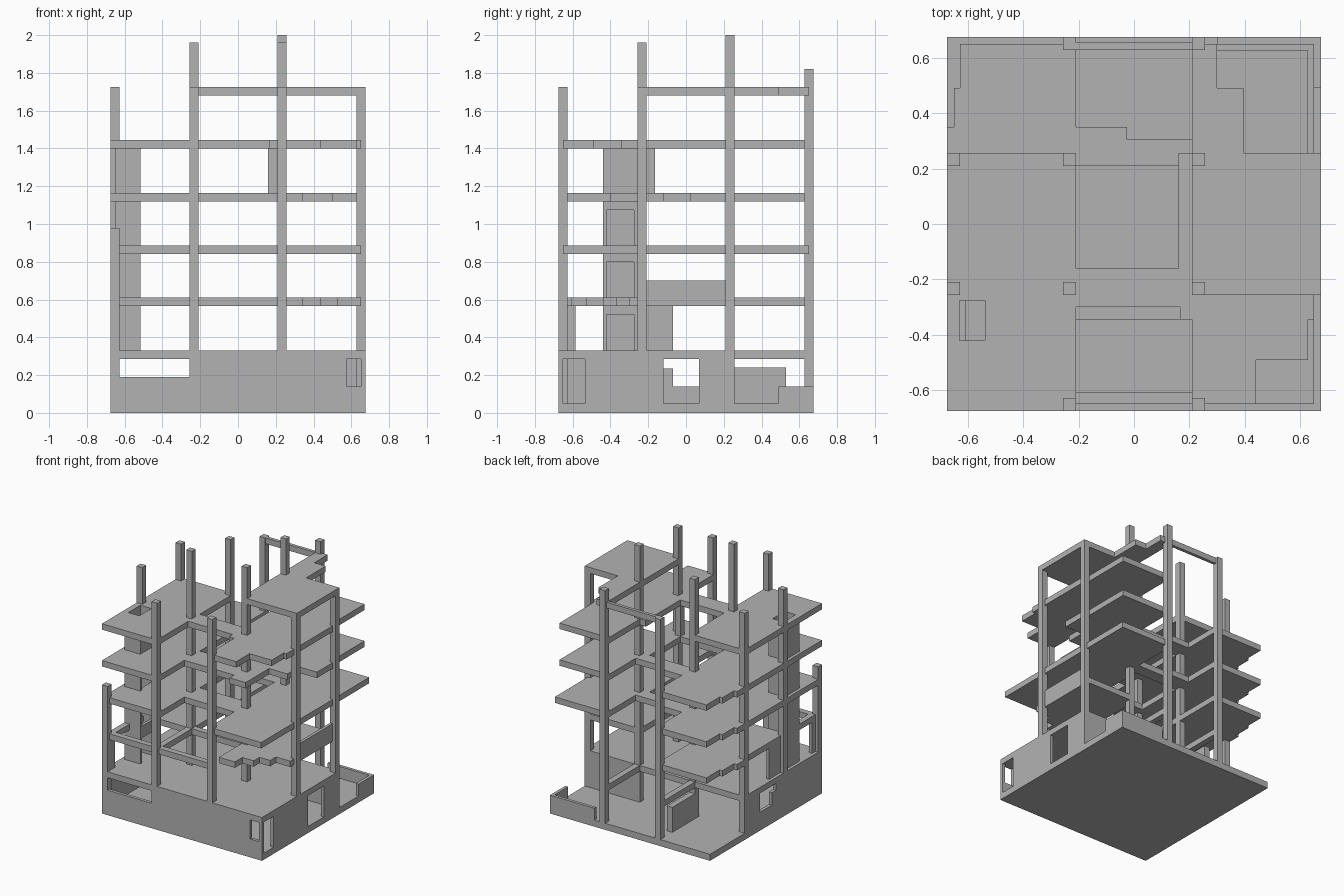
import bpy
import bmesh

if "Cube" in bpy.data.objects:
    bpy.data.objects.remove(bpy.data.objects["Cube"])

concrete = bpy.data.materials.new("concrete grey")
concrete.use_nodes = True
GREY = (0.45, 0.45, 0.45, 1)
concrete.diffuse_color = GREY
concrete.node_tree.nodes["Principled BSDF"].inputs["Base Color"].default_value = GREY

OUT = 0.674              # outer face of the building
IN = 0.627               # inner face of the outer columns
A, B = 0.21, 0.256       # faces of the inner columns
LEVELS = [0.33, 0.61, 0.885, 1.165, 1.445, 1.725]
THICK = 0.045


def prism(name, outline, z0, z1):
    """Extrude a flat outline upward."""
    bm = bmesh.new()
    face = bm.faces.new([bm.verts.new((x, y, z0)) for x, y in outline])
    up = bmesh.ops.extrude_face_region(bm, geom=[face])["geom"]
    bmesh.ops.translate(bm, vec=(0, 0, z1 - z0),
                        verts=[v for v in up if isinstance(v, bmesh.types.BMVert)])
    bmesh.ops.recalc_face_normals(bm, faces=bm.faces[:])
    mesh = bpy.data.meshes.new(name)
    bm.to_mesh(mesh)
    bm.free()
    mesh.materials.append(concrete)
    obj = bpy.data.objects.new(name, mesh)
    bpy.context.collection.objects.link(obj)
    return obj


def box(name, x0, x1, y0, y1, z0, z1):
    return prism(name, [(x0, y0), (x1, y0), (x1, y1), (x0, y1)], z0, z1)


def slab(name, level, outline):
    top = LEVELS[level]
    return prism(name, outline, top - THICK, top)


def rect(x0, x1, y0, y1):
    return [(x0, y0), (x1, y0), (x1, y1), (x0, y1)]


def cut(obj, *bounds):
    """Cut a box-shaped opening out of an object."""
    cutter = box("cutter", *bounds)
    mod = obj.modifiers.new("opening", "BOOLEAN")
    mod.operation = "DIFFERENCE"
    mod.solver = "EXACT"
    mod.object = cutter
    bpy.context.view_layer.objects.active = obj
    bpy.ops.object.modifier_apply(modifier=mod.name)
    bpy.data.objects.remove(cutter)


# Columns: height by row, from front to back
spots = [(-OUT, -IN), (-B, -A), (A, B), (IN, OUT)]
heights = [[0.98, 1.725, 1.725, 0.33],
           [1.725, 1.96, 1.96, 1.725],
           [1.725, 1.87, 2.0, 1.725],
           [0.05, 1.725, 1.82, 0.14]]
for (y0, y1), row in zip(spots, heights):
    for (x0, x1), top in zip(spots, row):
        if top > 0.4:
            box("column", x0, x1, y0, y1, 0.02, top)

# Ground floor: plate, roofed front part and open back yard
box("ground_plate", -OUT, OUT, -OUT, OUT, 0, 0.05)
base = box("base_storey", -OUT, OUT, -OUT, B, 0.03, 0.33)
cut(base, -0.65, 0.65, -0.65, 0.23, 0.05, 0.285)
cut(base, -0.63, -B, -0.7, -0.6, 0.19, 0.285)        # front strip window
cut(base, 0.575, 0.65, -0.7, -0.6, 0.05, 0.285)      # front corner window
cut(base, 0.6, 0.7, -0.65, -0.535, 0.05, 0.285)      # side corner window
cut(base, 0.6, 0.7, -0.12, 0.07, 0.05, 0.285)        # side door
cut(base, -0.7, -0.6, -0.07, 0.07, 0.14, 0.285)      # far side window
cut(base, -0.7, -0.6, -0.12, -0.069, 0.235, 0.285)
cut(base, -0.65, A, 0.2, 0.3, 0.05, 0.285)           # open back
box("corner_ledge", 0.575, 0.65, -OUT, -0.65, 0.04, 0.14)
box("yard_side_wall", 0.65, OUT, 0.49, OUT, 0.04, 0.14)
box("yard_back_wall", 0.3, OUT, 0.65, OUT, 0.04, 0.14)
box("yard_divider", -B, -A, B, 0.53, 0.04, 0.24)
for x in (-B, A):
    box("yard_beam", x, x + 0.046, B, IN, 0.285, 0.33)

# Lift shaft with doors on three storeys
shaft = box("lift_shaft", -0.65, -0.515, -0.44, -B, 0.3, 1.42)
HOLE = (-0.63, -0.537, -0.42, -0.275)
cut(shaft, *HOLE, 0.25, 1.5)
for level in (0, 1, 2):
    cut(shaft, -0.56, -0.5, -0.42, -0.275, LEVELS[level], LEVELS[level] + 0.19)

# Slabs of the left bays
for level in (2, 3, 4):
    edge = -OUT if level > 2 else -0.65
    floor = slab("left_slab", level, rect(-OUT, -A, edge, B))
    cut(floor, *HOLE, LEVELS[level] - 0.1, LEVELS[level] + 0.1)
slab("left_middle_slab", 1, rect(-0.65, -A, -A, B))
for level in (1, 2, 3):
    slab("left_back_slab", level,
         [(-OUT, A), (-A, A), (-A, 0.65), (-IN, 0.65), (-IN, 0.49), (-0.65, 0.49),
          (-0.65, 0.35), (-OUT, 0.35)])

# Bare beams around the open left front bay
z0, z1 = LEVELS[1] - THICK, LEVELS[1]
box("front_beam", -IN, -B, -0.65, -0.605, z0, z1)
box("side_beam", -0.65, -0.605, -IN, -B, z0, z1)
box("inner_beam", -B, -A, -IN, -B, z0, z1)
box("cross_beam", -IN, -B, -B, -A, z0, z1)
box("centre_front_beam", -A, A, -0.65, -0.605, z0, z1)
box("centre_cross_beam", -A, A, -B, -A, z0, z1)

# Centre landings around the open stairwell
for level in (2, 3, 4):
    front = -0.345 if level < 4 else -0.30
    slab("centre_landing", level,
         [(-B, front), (0.165, front), (0.165, -0.345), (B, -0.345), (B, B),
          (0.16, B), (0.16, -0.16), (-B, -0.16)])
box("stairwell_wall_stub", 0.16, A, -A, -0.165, 1.12, 1.42)
for level in (2, 3):
    slab("centre_back_slab", level,
         [(-A, A), (A, A), (A, 0.305), (-0.025, 0.305), (-0.025, 0.35), (-A, 0.35)])
box("top_back_beam", -A, A, 0.63, 0.655, 1.68, 1.725)

# Slabs of the right middle bay
for level in (1, 2, 4, 5):
    slab("right_middle_slab", level, rect(A, 0.65 if level < 5 else OUT, -B, B))
slab("right_broken_slab", 3,
     [(A, -0.40), (0.345, -0.40), (0.345, -0.12), (0.5, -0.12), (0.5, 0.02),
      (0.65, 0.02), (0.65, B), (A, B)])

# Slabs of the right front bay, broken in steps
slab("right_front_slab", 1,
     [(A, -0.53), (0.345, -0.53), (0.345, -0.44), (0.44, -0.44), (0.44, -0.37),
      (0.53, -0.37), (0.53, -0.3), (0.65, -0.3), (0.65, -A), (A, -A)])
slab("right_front_slab", 2, rect(A, 0.65, -0.65, -A))
slab("right_front_slab", 4,
     [(A, -0.65), (0.44, -0.65), (0.44, -0.49), (IN, -0.49), (IN, -0.345),
      (0.65, -0.345), (0.65, -A), (A, -A)])

# Slabs of the right back bay
slab("right_back_slab", 2, rect(A, 0.65, A, 0.65))
for level in (3, 4):
    slab("right_back_slab", level, rect(A, IN, A, IN))
slab("top_broken_slab", 5,
     [(A, A), (0.395, A), (0.395, 0.49), (0.3, 0.49), (0.3, 0.65), (A, 0.65)])

# Remaining wall panels
box("right_parapet", IN, 0.65, -A, A, 0.565, 0.70)
box("left_wall_panel", -0.65, -IN, -A, -0.07, 0.32, 0.57)
box("front_wall_panel", -0.65, -IN, -IN, -0.585, 0.32, 0.57)
